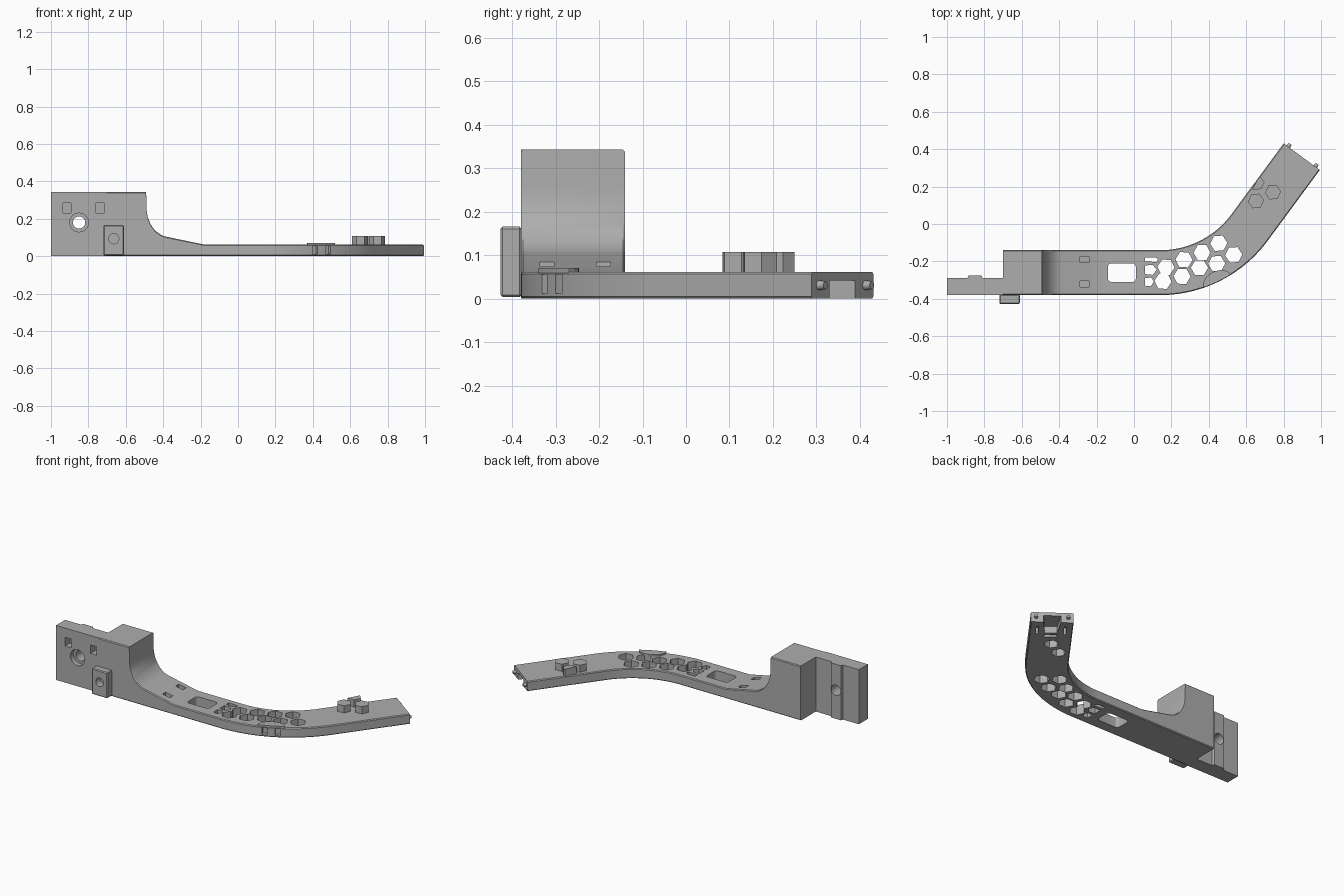
import bpy, bmesh, math
from mathutils import Vector

if "Cube" in bpy.data.objects:
    bpy.data.objects.remove(bpy.data.objects["Cube"])

grey = bpy.data.materials.new("mid grey")
grey.diffuse_color = (0.42, 0.42, 0.42, 1)
grey.use_nodes = True
grey.node_tree.nodes["Principled BSDF"].inputs["Base Color"].default_value = grey.diffuse_color


def finish(name, bm):
    bmesh.ops.recalc_face_normals(bm, faces=bm.faces)
    me = bpy.data.meshes.new(name)
    bm.to_mesh(me)
    bm.free()
    ob = bpy.data.objects.new(name, me)
    bpy.context.collection.objects.link(ob)
    me.materials.append(grey)
    return ob


def prism(name, pts, a, b, axis="z"):
    """Extrude a flat outline from a to b along z or y."""
    bm = bmesh.new()
    put = (lambda p, t: (p[0], p[1], t)) if axis == "z" else (lambda p, t: (p[0], t, p[1]))
    lo = [bm.verts.new(put(p, a)) for p in pts]
    hi = [bm.verts.new(put(p, b)) for p in pts]
    bm.faces.new(lo)
    bm.faces.new(hi)
    n = len(pts)
    for i in range(n):
        j = (i + 1) % n
        bm.faces.new((lo[i], lo[j], hi[j], hi[i]))
    return finish(name, bm)


def rect(x0, x1, y0, y1):
    return [(x0, y0), (x1, y0), (x1, y1), (x0, y1)]


def ngon(x, y, r, n, turn=0.0):
    return [(x + r * math.cos(turn + 2 * math.pi * i / n),
             y + r * math.sin(turn + 2 * math.pi * i / n)) for i in range(n)]


def rounded(x0, x1, y0, y1, r, n=5):
    out = []
    for cx, cy, s in ((x1 - r, y1 - r, 0), (x0 + r, y1 - r, 1), (x0 + r, y0 + r, 2), (x1 - r, y0 + r, 3)):
        out += [(cx + r * math.cos((s + k / n) * math.pi / 2),
                 cy + r * math.sin((s + k / n) * math.pi / 2)) for k in range(n + 1)]
    return out


def apply(ob, mod):
    bpy.context.view_layer.objects.active = ob
    bpy.ops.object.modifier_apply(modifier=mod.name)


def cut(ob, pts, a, b, axis="z"):
    tool = prism("cutter", pts, a, b, axis)
    m = ob.modifiers.new("cut", "BOOLEAN")
    m.operation, m.solver, m.object = "DIFFERENCE", "EXACT", tool
    apply(ob, m)
    bpy.data.objects.remove(tool)


# Curved arm: chamfered section swept along a straight, a bend and a straight
ANG = math.radians(53.6)
CX, CY, RAD = 0.14, 0.334, 0.594
HALF, H, TOP, C = 0.12, 0.062, 0.343, 0.005
END = Vector((0.897, 0.36))
D = Vector((math.cos(ANG), math.sin(ANG)))
N = Vector((-D.y, D.x))

stations = [(-0.70, -0.26, 0, TOP), (-0.491, -0.26, 0, TOP), (-0.489, -0.26, 0, 0.26)]
for k in range(1, 13):                       # concave fillet below the block
    t = math.radians(80) * k / 12
    stations.append((-0.489 + 0.126 * (1 - math.cos(t)), -0.26, 0, 0.26 - 0.158 * math.sin(t)))
stations.append((-0.18, -0.26, 0, H))
for k in range(33):                          # bend
    t = ANG * k / 32
    stations.append((CX + RAD * math.sin(t), CY - RAD * math.cos(t), t, H))
stations.append((END.x, END.y, ANG, H))

bm = bmesh.new()
rings = []
for x, y, t, h in stations:
    sec = [(-HALF + C, 0), (HALF - C, 0), (HALF, C), (HALF, h - C),
           (HALF - C, h), (C - HALF, h), (-HALF, h - C), (-HALF, C)]
    rings.append([bm.verts.new((x - math.sin(t) * v, y + math.cos(t) * v, z)) for v, z in sec])
for r, s in zip(rings, rings[1:]):
    for i in range(8):
        j = (i + 1) % 8
        bm.faces.new((r[i], r[j], s[j], s[i]))
bm.faces.new(rings[0])
bm.faces.new(rings[-1])
arm = finish("arm", bm)


def local(u, v):
    """Plan point measured from the middle of the arm's free end."""
    return tuple(END + D * u + N * v)


# Rectangular window and blind slots on the slope
cut(arm, rounded(-0.14, 0.01, -0.31, -0.21, 0.02), -0.1, 0.2)
for y in (-0.32, -0.19):
    cut(arm, rect(-0.29, -0.24, y - 0.016, y + 0.016), 0.045, 0.15)

# Honeycomb openings through the bend
cells = [(0.171, -0.231), (0.267, -0.191), (0.364, -0.153), (0.453, -0.103),
         (0.155, -0.306), (0.257, -0.28), (0.35, -0.234), (0.442, -0.212), (0.533, -0.165)]
for i, (x, y) in enumerate(cells):
    cut(arm, ngon(x, y, 0.046, 6, math.radians(-4 + (x - 0.15) * 20)), -0.1, 0.2)
cut(arm, [(0.06, -0.2), (0.12, -0.203), (0.128, -0.188), (0.115, -0.178), (0.06, -0.178)], -0.1, 0.2)
cut(arm, [(0.06, -0.268), (0.1, -0.272), (0.122, -0.245), (0.1, -0.218), (0.06, -0.222)], -0.1, 0.2)
cut(arm, [(0.06, -0.33), (0.09, -0.333), (0.106, -0.308), (0.092, -0.286), (0.06, -0.29)], -0.1, 0.2)

# Hexagonal bosses with pockets beneath; the first is trimmed at the arm's edge
studs = [(0.743, 0.17), (0.652, 0.123)]
for i, (x, y) in enumerate(studs):
    hexagon = ngon(x, y, 0.043, 6, 0.1)
    cut(arm, hexagon, -0.1, 0.045)
    prism(f"hex_boss_{i + 1}", hexagon, H - 0.002, 0.107)
prism("hex_boss_trimmed", [(0.632, 0.185), (0.678, 0.186), (0.698, 0.223), (0.676, 0.25), (0.668, 0.25)],
      H - 0.002, 0.107)

# Tapered socket, stop slot and side slits under the free end
cut(arm, [local(0.05, -0.055), local(0.05, 0.055), local(-0.12, 0.035), local(-0.12, -0.035)], -0.1, 0.042)
cut(arm, [local(-0.165, -0.035), local(-0.14, -0.035), local(-0.14, 0.035), local(-0.165, 0.035)], -0.1, 0.042)
for s in (-1, 1):
    v = 0.078 * s
    cut(arm, [local(-0.13, v - 0.007), local(-0.05, v - 0.007), local(-0.05, v + 0.007), local(-0.13, v + 0.007)],
        -0.1, 0.04)

# Pockets in the outer side of the bend
for deg in (-67.6, -61.4):
    t = math.radians(deg)
    o, w = Vector((math.cos(t), math.sin(t))), Vector((-math.sin(t), math.cos(t))) * 0.015
    c = Vector((CX, CY))
    a, b = c + o * 0.69, c + o * 0.75
    cut(arm, [tuple(a - w), tuple(b - w), tuple(b + w), tuple(a + w)], 0.012, 0.056)

# Raised pad over those pockets, flush with the outer edge
pad = []
for k in range(13):
    t = math.radians(-71 + 13 * k / 12)
    pad.append((CX + 0.712 * math.cos(t), CY + 0.712 * math.sin(t)))
for k in range(1, 16):
    q = math.pi * k / 16
    t, r = math.radians(-64.5 + 6.5 * math.cos(q)), 0.712 - 0.057 * math.sin(q)
    pad.append((CX + r * math.cos(t), CY + r * math.sin(t)))
prism("bend_pad", pad, H - 0.004, 0.071)

# Locating pins on the free end
for i, v in enumerate((-0.09, 0.09)):
    bm = bmesh.new()
    bmesh.ops.create_cone(bm, cap_ends=True, segments=16, radius1=0.013, radius2=0.009, depth=0.03)
    pin = finish(f"end_pin_{i + 1}", bm)
    pin.rotation_euler = D.to_3d().to_track_quat("Z", "Y").to_euler()
    pin.location = (*local(0.003, v), 0.031)

# Mounting plate with a vertical ridge on its back
plate = prism("mounting_plate", [(-1, -0.38), (-0.7, -0.38), (-0.7, -0.29), (-0.81, -0.29), (-0.815, -0.275),
                                 (-0.885, -0.275), (-0.89, -0.29), (-1, -0.29)], 0, TOP)
cut(plate, ngon(-0.85, 0.18, 0.033, 32), -0.5, -0.1, "y")
cut(plate, ngon(-0.85, 0.18, 0.05, 32), -0.5, -0.35, "y")
for x in (-0.915, -0.738):
    cut(plate, rect(x - 0.021, x + 0.021, 0.231, 0.284), -0.5, -0.335, "y")

# Front tab with a blind hole
tab = prism("front_tab", rect(-0.72, -0.61, 0.004, 0.166), -0.427, -0.378, "y")
m = tab.modifiers.new("edges", "BEVEL")
m.width, m.segments = 0.005, 1
apply(tab, m)
cut(tab, ngon(-0.664, 0.093, 0.027, 28), -0.5, -0.385, "y")

# Smooth the curved walls, keep the corners sharp
for ob in bpy.context.scene.objects:
    ob.select_set(True)
bpy.context.view_layer.objects.active = arm
bpy.ops.object.shade_smooth_by_angle(angle=math.radians(25))
